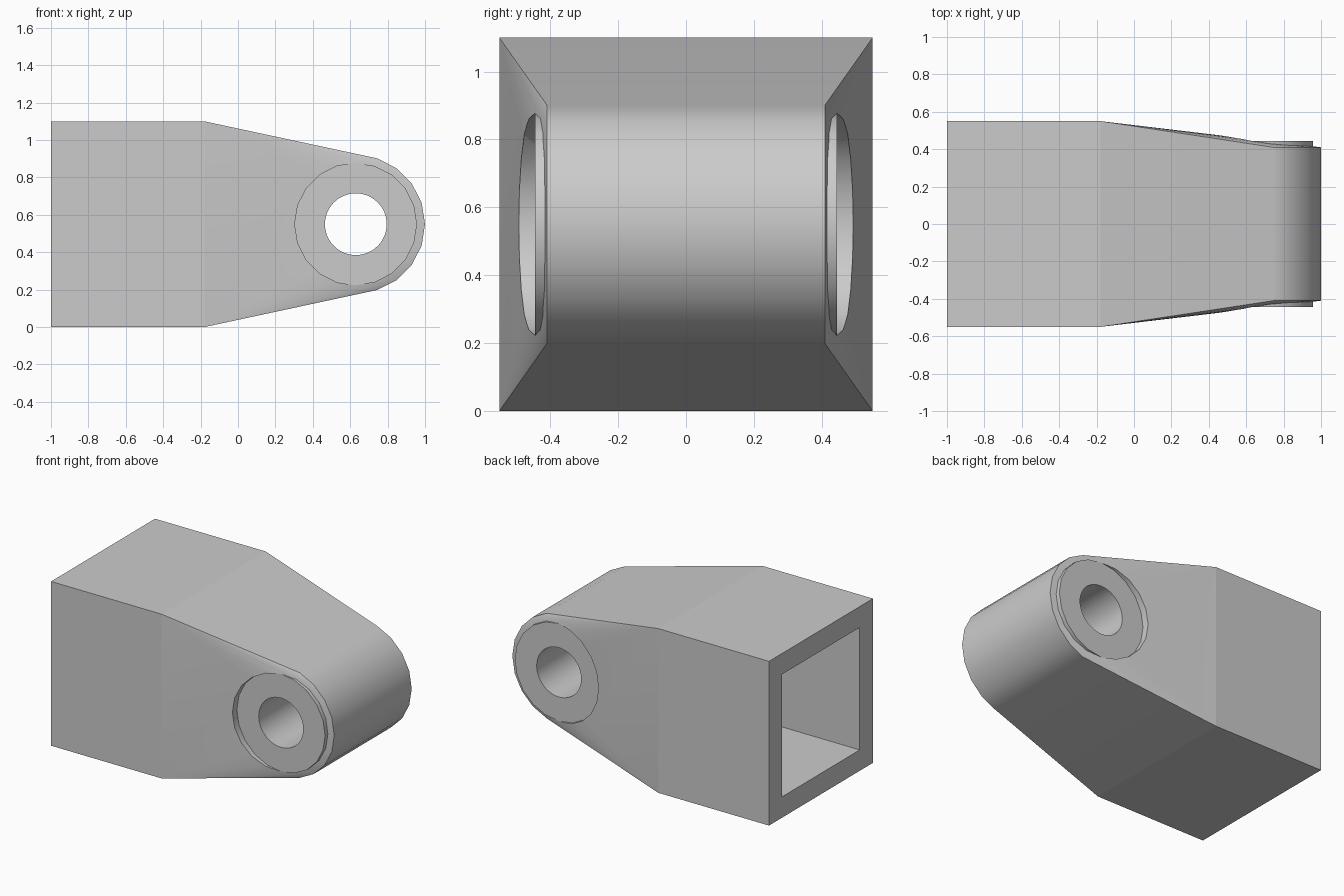
import bpy, bmesh, math
from mathutils import Matrix, Vector

old = bpy.data.objects.get("Cube")
if old:
    bpy.data.objects.remove(old, do_unlink=True)

EYE = Vector((0.63, 0, 0.55))      # centre of the pin eye
SHOULDER = -0.18                   # where the taper starts

grey = bpy.data.materials.new("plain grey")
grey.use_nodes = True
colour = (0.6, 0.6, 0.6, 1)
grey.diffuse_color = colour
grey.node_tree.nodes["Principled BSDF"].inputs["Base Color"].default_value = colour


def make_object(name, bm):
    mesh = bpy.data.meshes.new(name)
    bmesh.ops.recalc_face_normals(bm, faces=bm.faces)
    bm.to_mesh(mesh)
    bm.free()
    mesh.materials.append(grey)
    ob = bpy.data.objects.new(name, mesh)
    bpy.context.collection.objects.link(ob)
    return ob


def disc(name, radius, y0, y1, sides):
    bm = bmesh.new()
    place = Matrix.Translation(EYE + Vector((0, (y0 + y1) / 2, 0)))
    turn = Matrix.Rotation(math.pi / 2, 4, 'X')
    bmesh.ops.create_cone(bm, cap_ends=True, segments=sides, radius1=radius,
                          radius2=radius, depth=abs(y1 - y0), matrix=place @ turn)
    return make_object(name, bm)


def block(name, lo, hi):
    bm = bmesh.new()
    lo, hi = Vector(lo), Vector(hi)
    size = Matrix.Diagonal((hi - lo).to_4d())
    size[3][3] = 1
    bmesh.ops.create_cube(bm, size=1, matrix=Matrix.Translation((lo + hi) / 2) @ size)
    return make_object(name, bm)


def cut(ob, cutter):
    mod = ob.modifiers.new("cut", 'BOOLEAN')
    mod.operation, mod.solver, mod.object = 'DIFFERENCE', 'EXACT', cutter
    bpy.context.view_layer.objects.active = ob
    bpy.ops.object.modifier_apply(modifier=mod.name)


def shade(ob):
    bpy.ops.object.select_all(action='DESELECT')
    ob.select_set(True)
    bpy.context.view_layer.objects.active = ob
    bpy.ops.object.shade_smooth_by_angle(angle=math.radians(30))
    # crisp crease around the shoulder
    for edge in ob.data.edges:
        if all(abs(ob.data.vertices[v].co.x - SHOULDER) < 0.001 for v in edge.vertices):
            edge.use_edge_sharp = True
    mod = ob.modifiers.new("weighted normals", 'WEIGHTED_NORMAL')
    mod.keep_sharp = True


# Body: square socket tapering to a rounded nose
bm = bmesh.new()
for side in (-1, 1):
    for x in (-1, SHOULDER):
        for z in (0, 1.1):
            bm.verts.new((x, side * 0.55, z))
    for step in range(-4, 5):
        a = math.radians(18 * step)
        bm.verts.new(EYE + Vector((0.37 * math.cos(a), side * 0.41, 0.37 * math.sin(a))))
bmesh.ops.convex_hull(bm, input=bm.verts)
bmesh.ops.dissolve_limit(bm, angle_limit=0.01, verts=bm.verts, edges=bm.edges)
body = make_object("body", bm)

# Cutters: socket, pin bore and the recess around each boss
socket = block("socket_cutter", (-1.2, -0.41, 0.14), (SHOULDER, 0.41, 0.96))
bore = disc("bore_cutter", 0.165, -1, 1, 48)
cutters = [socket, bore]
cut(body, socket)

# Bosses: flat rings on both sides of the eye
for name, side in (("front_boss", -1), ("back_boss", 1)):
    recess = disc(name + "_cutter", 0.327, side * 0.40, side * 0.7, 20)
    cutters.append(recess)
    cut(body, recess)
    boss = disc(name, 0.327, side * 0.39, side * 0.445, 20)
    cut(boss, bore)
    shade(boss)
cut(body, bore)
shade(body)

for ob in cutters:
    bpy.data.objects.remove(ob, do_unlink=True)
